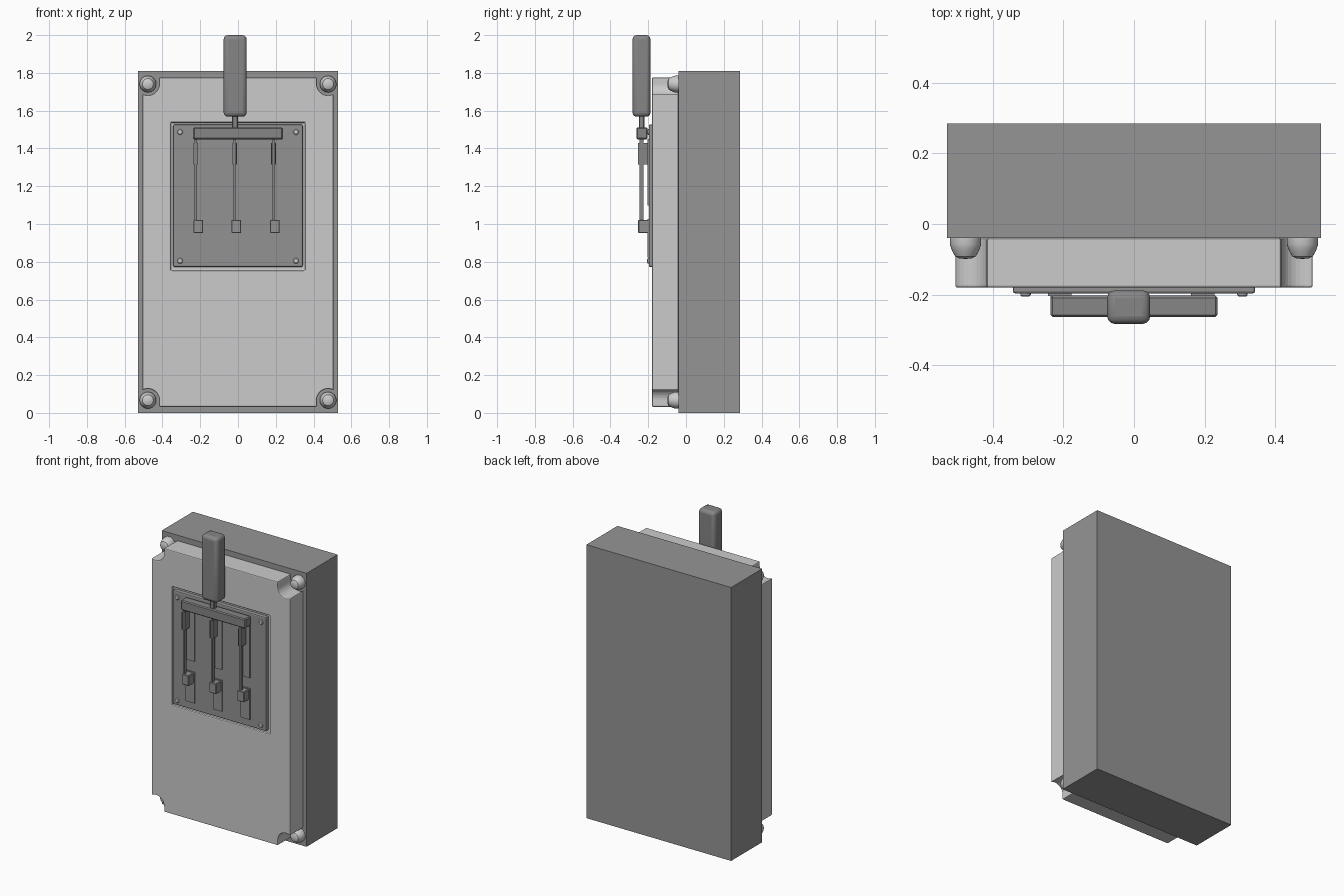
import bpy, bmesh, math
from mathutils import Matrix

if "Cube" in bpy.data.objects:
    bpy.data.objects.remove(bpy.data.objects["Cube"])


def material(name, v):
    m = bpy.data.materials.new(name)
    m.diffuse_color = (v, v, v, 1)
    m.use_nodes = True
    m.node_tree.nodes["Principled BSDF"].inputs["Base Color"].default_value = m.diffuse_color
    return m


BOX = material("box grey", 0.30)
LIGHT = material("cover light grey", 0.60)
PANEL = material("panel grey", 0.29)
DARK = material("handle dark grey", 0.24)


def finish(name, bm, mat, bevel=0.0, segments=1, smooth=False):
    bmesh.ops.recalc_face_normals(bm, faces=bm.faces)
    me = bpy.data.meshes.new(name)
    bm.to_mesh(me)
    bm.free()
    ob = bpy.data.objects.new(name, me)
    bpy.context.collection.objects.link(ob)
    me.materials.append(mat)
    if bevel:
        b = ob.modifiers.new("bevel", 'BEVEL')
        b.width, b.segments = bevel, segments
        b.limit_method, b.angle_limit = 'ANGLE', math.radians(40)
    if smooth:
        bpy.ops.object.select_all(action='DESELECT')
        ob.select_set(True)
        bpy.context.view_layer.objects.active = ob
        bpy.ops.object.shade_smooth_by_angle(angle=math.radians(35))
    return ob


def box(name, x, y, z, mat, bevel=0.0, segments=1, smooth=False):
    bm = bmesh.new()
    bmesh.ops.create_cube(bm, size=1)
    for v in bm.verts:
        v.co = [(r[0] + r[1]) / 2 + c * (r[1] - r[0]) for r, c in zip((x, y, z), v.co)]
    return finish(name, bm, mat, bevel, segments, smooth)


def lathe(name, profile, cx, cz, mat, n=24):
    """Revolve (radius, y) points about an axis running along y."""
    bm = bmesh.new()
    vs = [bm.verts.new((r, y, 0)) for r, y in profile]
    es = [bm.edges.new(p) for p in zip(vs, vs[1:])]
    bmesh.ops.spin(bm, geom=vs + es, cent=(0, 0, 0), axis=(0, 1, 0),
                   angle=2 * math.pi, steps=n, use_merge=True)
    bmesh.ops.remove_doubles(bm, verts=bm.verts, dist=1e-4)
    bmesh.ops.translate(bm, verts=bm.verts, vec=(cx, 0, cz))
    return finish(name, bm, mat, smooth=True)


# housing
box("housing", (-0.53, 0.53), (-0.04, 0.285), (0, 1.81), BOX)

# cover: rectangle with a scooped notch round each corner bolt
MID, BX, BZ, R = 0.904, 0.477, 0.837, 0.06
W, H = 0.506, 0.872
arc = [(BX - R, H)]
end = math.acos((W - BX) / R)
for i in range(11):
    a = math.pi + (math.pi - end) * i / 10
    arc.append((BX + R * math.cos(a), BZ + R * math.sin(a)))
outline = (arc + [(x, -z) for x, z in reversed(arc)]
           + [(-x, -z) for x, z in arc] + [(-x, z) for x, z in reversed(arc)])
bm = bmesh.new()
face = bm.faces.new([bm.verts.new((x, -0.18, z + MID)) for x, z in outline])
ext = bmesh.ops.extrude_face_region(bm, geom=[face])
bmesh.ops.translate(bm, vec=(0, 0.14, 0),
                    verts=[g for g in ext["geom"] if isinstance(g, bmesh.types.BMVert)])
if not any(f.normal.y < -0.9 for f in bm.faces):
    bm.faces.new(face.verts)
cover = finish("cover", bm, LIGHT)

# shallow pocket in the cover around the panel
cutter = box("pocket_cutter", (-0.357, 0.357), (-0.25, -0.168), (0.752, 1.537), LIGHT)
cutter.hide_render = True
cutter.hide_viewport = True
cut = cover.modifiers.new("pocket", 'BOOLEAN')
cut.operation, cut.object, cut.solver = 'DIFFERENCE', cutter, 'EXACT'
bev = cover.modifiers.new("bevel", 'BEVEL')
bev.width, bev.segments = 0.006, 2
bev.limit_method, bev.angle_limit = 'ANGLE', math.radians(40)

# corner bolts
for sx in (-1, 1):
    for sz in (-1, 1):
        lathe("corner_bolt", [(0.044, -0.035), (0.044, -0.058), (0.041, -0.068), (0.036, -0.08),
                              (0.029, -0.092), (0.018, -0.097), (0, -0.099)],
              sx * BX, MID + sz * BZ, LIGHT)

# switch panel and its screws
box("switch_panel", (-0.343, 0.343), (-0.197, -0.165), (0.772, 1.527), PANEL, 0.008, 2)
for x in (-0.307, 0.307):
    for z in (0.805, 1.487):
        lathe("panel_screw", [(0.015, -0.19), (0.015, -0.201), (0.011, -0.205), (0, -0.206)],
              x, z, LIGHT, 12)

# three poles: contact plates, blade, hinge and jaw
for cx, bx in ((-0.21, -0.224), (-0.009, -0.018), (0.195, 0.188)):
    s = (cx - 0.033, cx + 0.033)
    box("upper_contact", s, (-0.204, -0.19), (1.098, 1.45), PANEL)
    box("lower_contact", s, (-0.204, -0.19), (0.822, 1.027), PANEL)
    box("contact_jaw", (cx - 0.026, cx + 0.026), (-0.253, -0.2), (0.952, 1.022), PANEL, 0.004)
    box("blade", (bx - 0.006, bx + 0.006), (-0.247, -0.226), (0.96, 1.46), DARK)
    for d in (-0.012, 0.007):
        box("hinge_cheek", (bx + d, bx + d + 0.005), (-0.253, -0.2), (1.315, 1.43), DARK)

# crossbar, stem and handle
box("crossbar", (-0.237, 0.237), (-0.263, -0.203), (1.448, 1.512), DARK, 0.006)
box("stem", (-0.031, 0.0), (-0.25, -0.221), (1.5, 1.58), DARK, 0.004)
box("handle", (-0.076, 0.046), (-0.283, -0.188), (1.568, 2.0), DARK, 0.022, 3, True)
